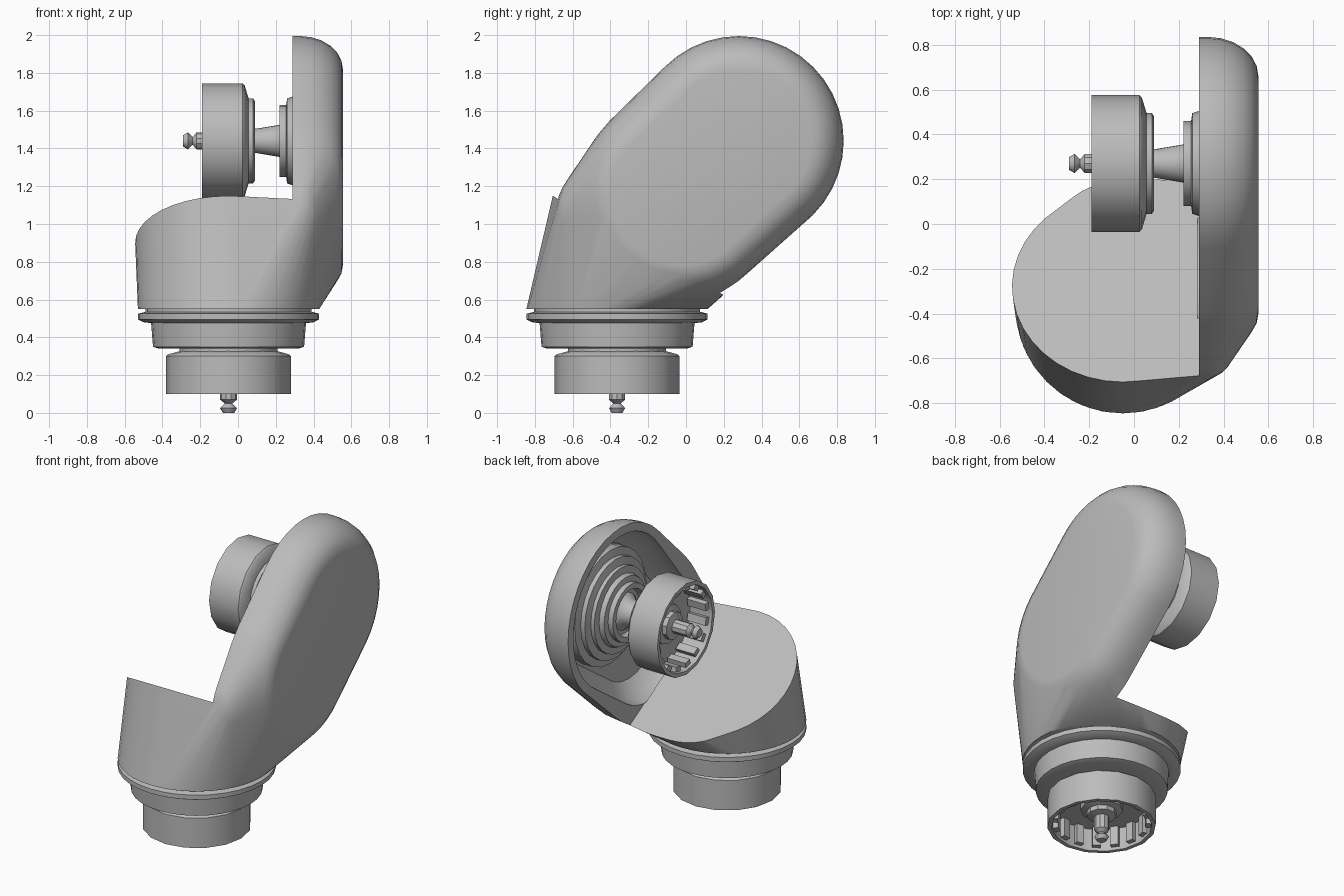
import bpy, bmesh
from math import sin, cos, pi, radians
from mathutils import Matrix

if "Cube" in bpy.data.objects:
    bpy.data.objects.remove(bpy.data.objects["Cube"])

grey = bpy.data.materials.new("plain grey")
grey.use_nodes = True
colour = (0.5, 0.5, 0.5, 1)
grey.diffuse_color = colour
grey.node_tree.nodes["Principled BSDF"].inputs["Base Color"].default_value = colour


def finish(bm, name, angle=35):
    bmesh.ops.recalc_face_normals(bm, faces=bm.faces)
    mesh = bpy.data.meshes.new(name)
    bm.to_mesh(mesh)
    bm.free()
    mesh.materials.append(grey)
    ob = bpy.data.objects.new(name, mesh)
    bpy.context.collection.objects.link(ob)
    smooth(ob, angle)
    return ob


def smooth(ob, angle):
    bpy.ops.object.select_all(action='DESELECT')
    ob.select_set(True)
    bpy.context.view_layer.objects.active = ob
    bpy.ops.object.shade_smooth_by_angle(angle=radians(angle))


def hull(name, points):
    bm = bmesh.new()
    for p in points:
        bm.verts.new(p)
    res = bmesh.ops.convex_hull(bm, input=bm.verts)
    loose = {v for v in res["geom_interior"] + res["geom_unused"]
             if isinstance(v, bmesh.types.BMVert) and v.is_valid}
    bmesh.ops.delete(bm, geom=list(loose), context='VERTS')
    bmesh.ops.dissolve_limit(bm, angle_limit=radians(1), verts=bm.verts, edges=bm.edges)
    return finish(bm, name)


def lathe(name, profile, matrix, sides=24):
    """Spin (radius, height) points around local z."""
    bm = bmesh.new()
    verts = [bm.verts.new((r, 0, z)) for r, z in profile]
    edges = [bm.edges.new(pair) for pair in zip(verts, verts[1:])]
    bmesh.ops.spin(bm, geom=verts + edges, axis=(0, 0, 1), cent=(0, 0, 0),
                   steps=sides, angle=2 * pi, use_duplicate=False)
    bmesh.ops.remove_doubles(bm, verts=bm.verts, dist=0.0005)
    bm.transform(matrix)
    return finish(bm, name)


def cut(ob, cutter):
    mod = ob.modifiers.new("cut", 'BOOLEAN')
    mod.operation = 'DIFFERENCE'
    mod.solver = 'EXACT'
    mod.object = cutter
    bpy.context.view_layer.objects.active = ob
    bpy.ops.object.modifier_apply(modifier=mod.name)
    bpy.data.objects.remove(cutter)


def ring_z(x, y, z, r, n=40):
    return [(x + r * cos(2 * pi * i / n), y + r * sin(2 * pi * i / n), z) for i in range(n)]


def ring_x(x, centre, r, n=40):
    return [(x, centre[0] + r * cos(2 * pi * i / n), centre[1] + r * sin(2 * pi * i / n))
            for i in range(n)]


UPPER, LOWER, SHOULDER = (0.28, 1.44), (-0.02, 1.16), (-0.37, 1.05)

# Elbow housing: leaning cylinder blended into a rounded oblong side cover
points = []
for i in range(5):
    t = i / 4
    points += ring_z(-0.05, -0.365 + 0.165 * t, 0.55 + 0.6 * t, 0.48 + 0.025 * t)
for i in range(7):
    a = i / 6 * pi / 2
    for centre, r, size in ((UPPER, 0.38, 0.175), (LOWER, 0.38, 0.165)):
        points += ring_x(0.33 + 0.225 * sin(a), centre, r + size * cos(a))
    points += ring_x(0.33 + 0.12 * sin(a), SHOULDER, 0.17 + 0.145 * cos(a))
for centre, r in ((UPPER, 0.555), (LOWER, 0.545), (SHOULDER, 0.315)):
    points += ring_x(0.27, centre, r)
housing = hull("elbow_housing", points)

# Sloping cut that exposes the open side of the cover
slope = lambda y: 1.14 - 0.58 * (y + 0.69)
cut(housing, hull("slope_cutter", [(x, y, z) for x in (-2, 0.289) for y in (-2, 2)
                                   for z in (slope(y), 4)]))
# Hollow inside the cover
cavity = []
for x, r in ((0.284, 0.5), (0.36, 0.48), (0.44, 0.39)):
    cavity += ring_x(x, UPPER, r) + ring_x(x, LOWER, r - 0.06)
cut(housing, hull("cavity_cutter", cavity))
smooth(housing, 35)

# Local z of each coupling points outward along its axis
base_axis = Matrix.Translation((-0.05, -0.365, 0.55)) @ Matrix.Rotation(pi, 4, 'X')
side_axis = Matrix.Translation((0.45, 0.27, 1.44)) @ Matrix.Rotation(-pi / 2, 4, 'Y')

# Stepped flange below the housing
lathe("base_flange", [(0, -0.01), (0.44, -0.01), (0.44, 0.015), (0.48, 0.025), (0.48, 0.055),
                      (0.45, 0.07), (0.41, 0.075), (0.4, 0.2), (0.37, 0.21), (0.26, 0.21),
                      (0.26, 0.23), (0, 0.23)], base_axis, 32)

# Stepped discs, raised lip and neck in the cover
lathe("side_discs", [(0, 0), (0.38, 0), (0.38, 0.08), (0.33, 0.09), (0.33, 0.12), (0.28, 0.13),
                     (0.28, 0.155), (0.235, 0.16), (0.225, 0.19), (0.19, 0.195), (0.19, 0.23),
                     (0.155, 0.23), (0.145, 0.19), (0.12, 0.19), (0.085, 0.23), (0.065, 0.35),
                     (0.065, 0.37), (0, 0.37)], side_axis)
lathe("side_plate", [(0, 0.36), (0.21, 0.36), (0.225, 0.37), (0.225, 0.4), (0.21, 0.41),
                     (0.21, 0.43), (0, 0.43)], side_axis, 20)


def coupling(prefix, axis, start, length, radius):
    """Open drum with inner teeth and a central screw."""
    place = axis @ Matrix.Translation((0, 0, start))
    inner = radius - 0.025
    lathe(prefix + "_drum", [(0, -0.02), (radius * 0.75, -0.02), (radius - 0.01, 0),
                             (radius, 0.01), (radius, length), (inner, length),
                             (inner, 0.06), (0, 0.06)], place, 16)
    bm = bmesh.new()
    for i in range(16):
        turn = Matrix.Rotation(2 * pi * (i + 0.5) / 16, 4, 'Z')
        spot = Matrix.Translation((inner - 0.02, 0, length * 0.6))
        size = Matrix.Diagonal((0.035, 0.05, length * 0.6, 1))
        bmesh.ops.create_cube(bm, size=1, matrix=place @ turn @ spot @ size)
    finish(bm, prefix + "_teeth")
    end = length + 0.1
    lathe(prefix + "_screw", [(0, 0.05), (0.13, 0.05), (0.13, 0.1), (0.09, 0.11), (0.09, 0.14),
                              (0.045, 0.15), (0.045, end - 0.07), (0.02, end - 0.05),
                              (0.045, end - 0.025), (0.03, end), (0, end)], place, 10)


coupling("base", base_axis, 0.24, 0.21, 0.33)
coupling("side", side_axis, 0.415, 0.225, 0.305)
